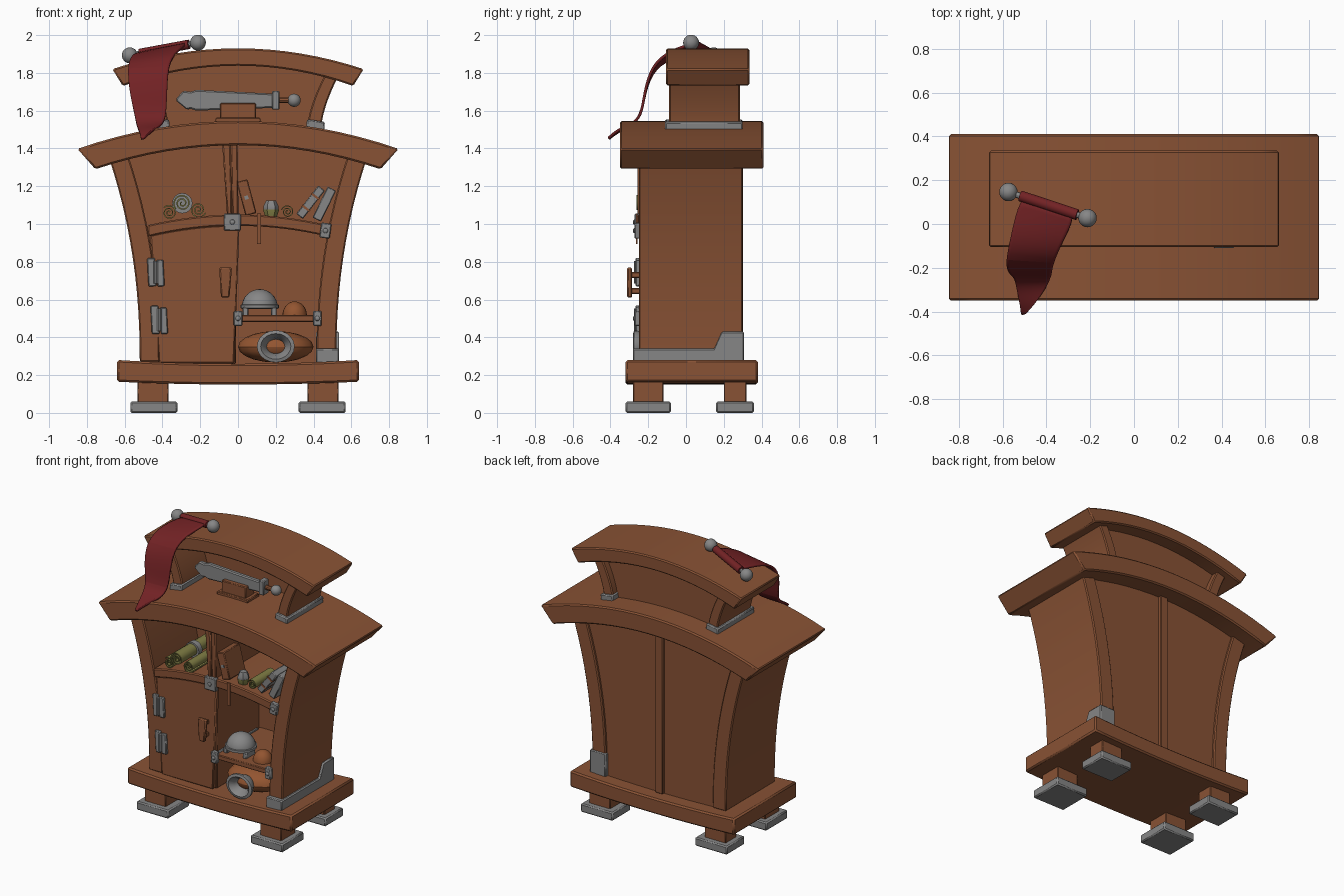
import bpy, bmesh, math
from mathutils import Vector, Matrix

if "Cube" in bpy.data.objects:
    bpy.data.objects.remove(bpy.data.objects["Cube"])

def mat(name, c):
    m = bpy.data.materials.new(name)
    m.diffuse_color = (*c, 1)
    m.use_nodes = True
    m.node_tree.nodes["Principled BSDF"].inputs["Base Color"].default_value = m.diffuse_color
    return m

WOOD = mat("brown wood", (0.25, 0.085, 0.035))
METAL = mat("grey metal", (0.24, 0.24, 0.24))
RED = mat("dark red cloth", (0.17, 0.016, 0.018))
PAPER = mat("olive paper", (0.22, 0.21, 0.06))
COPPER = mat("copper clay", (0.29, 0.09, 0.03))

def finish(name, bm, m, bevel=0.0):
    bmesh.ops.recalc_face_normals(bm, faces=bm.faces)
    me = bpy.data.meshes.new(name)
    bm.to_mesh(me)
    bm.free()
    me.materials.append(m)
    ob = bpy.data.objects.new(name, me)
    bpy.context.collection.objects.link(ob)
    if bevel:
        b = ob.modifiers.new("bevel", 'BEVEL')
        b.width, b.segments, b.limit_method, b.angle_limit = bevel, 1, 'ANGLE', math.radians(40)
    return ob

def strip(name, A, B, d0, d1, m, bevel=0.007, along='Y'):
    """Solid between two matching polylines, extruded in depth."""
    bm = bmesh.new()
    put = (lambda p, d: (p[0], d, p[1])) if along == 'Y' else (lambda p, d: (d, p[0], p[1]))
    rings = [[bm.verts.new(put(p, d)) for p, d in ((a, d0), (b, d0), (b, d1), (a, d1))] for a, b in zip(A, B)]
    for r, s in zip(rings, rings[1:]):
        for i in range(4):
            bm.faces.new((r[i], r[(i + 1) % 4], s[(i + 1) % 4], s[i]))
    bm.faces.new(rings[0])
    bm.faces.new(rings[-1])
    return finish(name, bm, m, bevel)

def box(name, c, s, m, tilt=0, bevel=0.005):
    bm = bmesh.new()
    bmesh.ops.create_cube(bm, size=1)
    bm.transform(Matrix.Translation(c) @ Matrix.Rotation(math.radians(tilt), 4, 'Y') @ Matrix.Diagonal((*s, 1)))
    return finish(name, bm, m, bevel)

def lathe(name, prof, loc, m, rot=None, segs=24, scale=(1, 1, 1)):
    bm = bmesh.new()
    rings = [[bm.verts.new((r * math.cos(i * math.tau / segs), r * math.sin(i * math.tau / segs), z))
              for i in range(segs)] for r, z in prof]
    for a, b in zip(rings, rings[1:]):
        for i in range(segs):
            j = (i + 1) % segs
            bm.faces.new((a[i], a[j], b[j], b[i]))
    bm.faces.new(rings[0])
    bm.faces.new(rings[-1])
    bm.transform(Matrix.Translation(loc) @ (rot or Matrix()) @ Matrix.Diagonal((*scale, 1)))
    return finish(name, bm, m)

def rod(name, a, b, r, m, segs=16):
    a, b = Vector(a), Vector(b)
    q = (b - a).to_track_quat('Z', 'Y').to_matrix().to_4x4()
    return lathe(name, [(r, 0), (r, (b - a).length)], a, m, q, segs)

def ball(name, c, s, m, u=20, v=12):
    bm = bmesh.new()
    bmesh.ops.create_uvsphere(bm, u_segments=u, v_segments=v, radius=1)
    bm.transform(Matrix.Translation(c) @ Matrix.Diagonal((*s, 1)))
    return finish(name, bm, m)

def arc(half, mid, drop, x0=None, x1=None, n=16):
    """Parabola: height mid at x=0, lower by drop at x=half."""
    x0, x1 = (-half if x0 is None else x0), (half if x1 is None else x1)
    xs = [x0 + (x1 - x0) * i / n for i in range(n + 1)]
    return [(x, mid - drop * (x / half) ** 2) for x in xs]

def flare(x0, dx, z0, zs, z1, n=12, p=2.2):
    """Curved post edge: x0 at z0, x0+dx at zs, continued to z1."""
    zl = [z0 + (z1 - z0) * i / n for i in range(n + 1)]
    return [(x0 + dx * ((z - z0) / (zs - z0)) ** p, z) for z in zl]

def flip(P):
    return [(-x, z) for x, z in P]

# feet and sagging base
for sx in (-1, 1):
    for y, d in ((-0.2, 0.24), (0.26, 0.2)):
        box("foot_pad", (sx * 0.445, y, 0.03), (0.25, d, 0.06), METAL, bevel=0.008)
        box("foot_block", (sx * 0.45, y, 0.115), (0.165, d - 0.08, 0.13), WOOD)
strip("base_slab", arc(0.64, 0.26, -0.02), arc(0.64, 0.15, -0.015), -0.32, 0.38, WOOD, 0.01)

# cabinet shell
outer, inner = flare(0.52, 0.15, 0.27, 1.31, 1.36), flare(0.415, 0.155, 0.27, 1.33, 1.38)
strip("right_wall", outer, inner, -0.25, 0.30, WOOD)
strip("left_wall", flip(outer), flip(inner), -0.25, 0.30, WOOD)
wide = flare(0.425, 0.155, 0.25, 1.33, 1.43)
strip("back_panel", flip(wide), wide, 0.25, 0.28, WOOD, 0)
box("back_batten", (0, 0.28, 0.85), (0.06, 0.045, 1.18), WOOD)
strip("main_roof", arc(0.85, 1.545, 0.147), arc(0.755, 1.417, 0.127), -0.35, 0.41, WOOD, 0.009)

# upper canopy
post_o, post_i = flare(0.44, 0.08, 1.5, 1.76, 1.82, 8, 1.6), flare(0.365, 0.08, 1.5, 1.76, 1.83, 8, 1.6)
cap_t, cap_b = [(0.365, 1.555), (0.46, 1.54)], [(0.36, 1.49), (0.455, 1.475)]
for side, f in (("right", list), ("left", flip)):
    strip(side + "_canopy_post", f(post_o), f(post_i), -0.09, 0.285, WOOD)
    strip(side + "_canopy_shoe", f(cap_t), f(cap_b), -0.11, 0.30, METAL)
pan = flare(0.37, 0.08, 1.48, 1.76, 1.86, 8, 1.6)
strip("canopy_back", flip(pan), pan, 0.20, 0.235, WOOD, 0)
strip("canopy_roof", arc(0.665, 1.93, 0.11), arc(0.61, 1.838, 0.107), -0.105, 0.335, WOOD, 0.008)

# shelves, dividers, door
strip("upper_shelf", arc(0.48, 1.05, 0.057), arc(0.475, 0.99, 0.057), -0.258, 0.26, WOOD)
strip("upper_divider", [(-0.085, 1.44), (-0.055, 1.0)], [(-0.04, 1.44), (-0.03, 1.0)], -0.256, 0.26, WOOD)
strip("upper_divider_inner", [(-0.04, 1.44), (-0.03, 1.0)], [(-0.002, 1.44), (0.003, 1.0)], -0.25, 0.26, WOOD)
box("lower_divider", (-0.025, 0.02, 0.63), (0.03, 0.48, 0.74), WOOD)
strip("door", arc(0.475, 0.995, 0.057, -0.465, 0.008, 8), [(-0.42 + i * 0.05, 0.262) for i in range(9)],
      -0.25, -0.215, WOOD)
box("lower_shelf", (0.21, 0.0, 0.5), (0.43, 0.5, 0.035), WOOD)
box("shelf_rail", (0.0, -0.02, 0.505), (0.02, 0.48, 0.04), METAL)
strip("door_handle", [(-0.10, 0.77), (-0.09, 0.61)], [(-0.032, 0.77), (-0.045, 0.61)], -0.312, -0.285, WOOD)
for z in (0.73, 0.645):
    box("handle_peg", (-0.067, -0.265, z), (0.03, 0.05, 0.03), WOOD)

# hinges, brackets with studs, corner iron
for x, z in ((-0.435, 0.745), (-0.417, 0.493)):
    box("hinge_leaf", (x - 0.022, -0.256, z), (0.042, 0.022, 0.15), METAL, -3)
    box("hinge_leaf", (x + 0.024, -0.256, z - 0.005), (0.038, 0.022, 0.14), METAL, -3)
    rod("hinge_pin", (x, -0.264, z - 0.06), (x, -0.264, z + 0.06), 0.013, METAL, 10)
for x, z, w, h, t in ((-0.03, 1.01, 0.09, 0.09, 0), (0.463, 0.965, 0.055, 0.08, 8),
                      (0.0, 0.5, 0.045, 0.08, 0), (0.42, 0.5, 0.045, 0.08, 0)):
    box("bracket", (x, -0.255, z), (w, 0.035, h), METAL, t)
    ball("bracket_stud", (x, -0.272, z), (0.014, 0.01, 0.014), METAL, 10, 6)
strip("corner_iron", [(-0.28, 0.34), (0.15, 0.34), (0.19, 0.43), (0.307, 0.43)],
      [(-0.28, 0.26), (0.15, 0.26), (0.19, 0.26), (0.307, 0.26)], 0.413, 0.536, METAL, 0.006, 'X')

# rolled scrolls
def scroll(x, z, r, y0, y1, start):
    n, turns = 44, 2.3
    def spiral(off):
        return [(x + (r * (0.2 + 0.8 * i / n) - off) * math.cos(start + turns * math.tau * i / n),
                 z + (r * (0.2 + 0.8 * i / n) - off) * math.sin(start + turns * math.tau * i / n)) for i in range(n + 1)]
    strip("scroll", spiral(0), spiral(r * 0.15), y0, y1, PAPER, 0)

scroll(-0.365, 1.06, 0.042, -0.25, 0.12, 0.5)
scroll(-0.295, 1.11, 0.05, -0.262, 0.12, 2.0)
scroll(-0.21, 1.075, 0.045, -0.25, 0.12, 4.0)
scroll(0.262, 1.065, 0.036, -0.22, 0.0, 1.0)
rod("scroll_band", (-0.295, -0.09, 1.11), (-0.295, -0.05, 1.11), 0.054, METAL)

# books, bookmark, bottle
box("leaning_book", (0.045, -0.14, 1.14), (0.06, 0.18, 0.185), WOOD, -15)
box("book_stud", (0.045, -0.232, 1.14), (0.02, 0.01, 0.02), METAL, -15, 0)
box("bookmark", (0.112, -0.262, 0.975), (0.022, 0.008, 0.16), WOOD, 0, 0)
box("grey_book", (0.384, -0.15, 1.115), (0.045, 0.16, 0.19), METAL, 38)
box("grey_book", (0.457, -0.15, 1.105), (0.05, 0.16, 0.183), METAL, 26)
for k in (-0.04, 0.04):
    a = math.radians(38)
    box("book_band", (0.384 + k * math.sin(a), -0.15, 1.115 + k * math.cos(a)), (0.05, 0.166, 0.012), WOOD, 38, 0)
lathe("bottle", [(0.028, 0), (0.04, 0.035), (0.04, 0.055), (0.025, 0.085)], (0.175, -0.19, 1.04), METAL, None, 6)
lathe("bottle_label", [(0.03, 0), (0.042, 0.035), (0.042, 0.04)], (0.175, -0.19, 1.038), PAPER, None, 6)

# helmet, bowl, lying pot
dome = [(math.cos(i * math.pi / 16), math.sin(i * math.pi / 16)) for i in range(8)] + [(0.02, 1)]
lathe("helmet_dome", dome, (0.115, -0.13, 0.56), METAL, None, 24, (0.095, 0.095, 0.095))
lathe("helmet_brim", [(0.092, 0), (0.102, 0.005), (0.102, 0.022), (0.09, 0.025)], (0.115, -0.13, 0.55), METAL)
for x in (0.04, 0.19):
    box("helmet_cheek", (x, -0.15, 0.537), (0.03, 0.1, 0.045), METAL)
lathe("copper_bowl", dome, (0.3, -0.15, 0.515), COPPER, None, 20, (0.065, 0.065, 0.075))
ball("lying_pot", (0.2, -0.08, 0.35), (0.2, 0.15, 0.083), COPPER, 16, 10)
lathe("pot_rim", [(0.06, 0), (0.1, 0.07), (0.1, 0.085), (0.08, 0.09), (0.055, 0.06), (0.045, 0.02)],
      (0.2, -0.19, 0.352), METAL, Matrix.Rotation(math.pi / 2, 4, 'X'), 20, (1, 0.85, 1))

# sword on its stand
box("sword_stand", (0, 0.0, 1.59), (0.19, 0.1, 0.1), WOOD)
box("stand_foot", (0, 0.0, 1.55), (0.24, 0.13, 0.025), WOOD)
strip("sword_blade", [(-0.33, 1.66), (-0.29, 1.705), (-0.25, 1.70), (-0.22, 1.71), (0.19, 1.69)],
      [(-0.325, 1.65), (-0.27, 1.605), (-0.25, 1.61), (-0.22, 1.60), (0.19, 1.615)], -0.02, 0.015, METAL)
box("sword_guard", (0.2, 0, 1.655), (0.04, 0.06, 0.1), METAL)
rod("sword_grip", (0.2, 0, 1.655), (0.28, 0, 1.655), 0.016, WOOD, 10)
ball("sword_pommel", (0.297, 0, 1.655), (0.035,) * 3, METAL)

# banner draped over both roofs
a, b = Vector((-0.573, 0.146, 1.893)), Vector((-0.212, 0.027, 1.96))
rod("banner_rod", a, b, 0.014, METAL, 12)
rod("banner_roll", a.lerp(b, 0.15), b.lerp(a, 0.13), 0.025, RED, 16)
for p in (a, b):
    ball("rod_knob", p, (0.042,) * 3, METAL)
rows = [((-0.52, 0.13, 1.905), (-0.26, 0.045, 1.96)), ((-0.56, -0.05, 1.895), (-0.33, -0.09, 1.915)),
        ((-0.587, -0.17, 1.83), (-0.37, -0.18, 1.84)), ((-0.575, -0.22, 1.70), (-0.375, -0.22, 1.70)),
        ((-0.545, -0.235, 1.57), (-0.38, -0.235, 1.57)), ((-0.535, -0.30, 1.515), (-0.40, -0.29, 1.525)),
        ((-0.52, -0.36, 1.49), (-0.45, -0.36, 1.50)), ((-0.515, -0.41, 1.45), (-0.495, -0.41, 1.455))]
bm = bmesh.new()
grid = [[bm.verts.new(Vector(l).lerp(Vector(r), i / 4)) for i in range(5)] for l, r in rows]
for r, s in zip(grid, grid[1:]):
    for i in range(4):
        bm.faces.new((r[i], r[i + 1], s[i + 1], s[i]))
cloth = finish("banner_cloth", bm, RED)
cloth.modifiers.new("smooth", 'SUBSURF').levels = 2
cloth.modifiers["smooth"].render_levels = 2
cloth.modifiers.new("thick", 'SOLIDIFY').thickness = 0.014
cloth.modifiers["thick"].offset = 0

# shading
for ob in bpy.context.collection.objects:
    ob.select_set(True)
bpy.context.view_layer.objects.active = cloth
bpy.ops.object.shade_smooth_by_angle(angle=math.radians(30))
